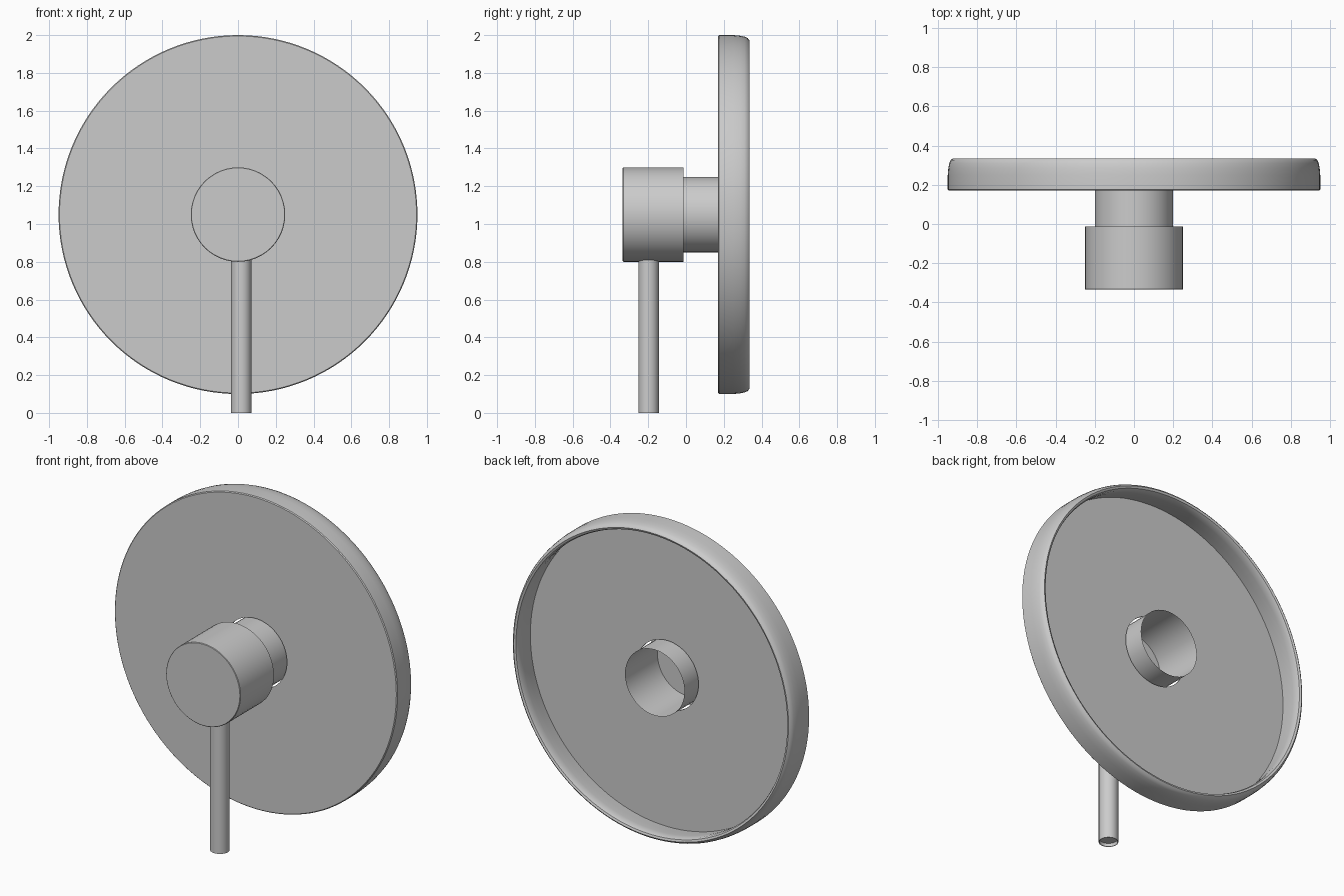
import bpy, bmesh, math

if "Cube" in bpy.data.objects:
    bpy.data.objects.remove(bpy.data.objects["Cube"])


def lathe(name, profile, n, centre, axis, closed=False):
    """Spin (radius, height) points around the y or z axis; radius 0 makes a pole."""
    bm = bmesh.new()
    rings = []
    for r, h in profile:
        ring = []
        for i in range(n if r > 0 else 1):
            a = 2 * math.pi * i / n
            u, v = r * math.cos(a), r * math.sin(a)
            co = (u, h, v) if axis == 'Y' else (u, v, h)
            ring.append(bm.verts.new([c + d for c, d in zip(co, centre)]))
        rings.append(ring)
    pairs = list(zip(rings, rings[1:]))
    if closed:
        pairs.append((rings[-1], rings[0]))
    for a, b in pairs:
        for i in range(n):
            j = (i + 1) % n
            if len(a) == 1:
                bm.faces.new((a[0], b[i], b[j]))
            elif len(b) == 1:
                bm.faces.new((a[i], b[0], a[j]))
            else:
                bm.faces.new((a[i], b[i], b[j], a[j]))
    bmesh.ops.recalc_face_normals(bm, faces=bm.faces)
    mesh = bpy.data.meshes.new(name)
    bm.to_mesh(mesh)
    bm.free()
    obj = bpy.data.objects.new(name, mesh)
    bpy.context.collection.objects.link(obj)
    bpy.ops.object.select_all(action='DESELECT')
    bpy.context.view_layer.objects.active = obj
    obj.select_set(True)
    bpy.ops.object.shade_smooth_by_angle(angle=math.radians(35))
    return obj


HUB = (0, 0, 1.05)

# Round wall plate: flat front with a hole, rounded rim, hollow back
lathe("wall_plate", [
    (0.21, 0.17), (0.945, 0.17), (0.95, 0.175), (0.95, 0.25), (0.947, 0.285),
    (0.942, 0.31), (0.935, 0.326), (0.924, 0.335), (0.912, 0.33),
    (0.906, 0.315), (0.907, 0.28), (0.913, 0.23), (0.92, 0.18), (0.21, 0.18),
], 128, HUB, 'Y', closed=True)

# Open sleeve passing through the plate
lathe("sleeve", [(0.2, 0.30), (0.2, -0.012)], 48, HUB, 'Y')

# Cylindrical control knob
lathe("knob", [(0, -0.335), (0.247, -0.335), (0.25, -0.332),
               (0.25, -0.012), (0, -0.012)], 48, HUB, 'Y')

# Lever rod hanging from the knob, with a recessed end
lathe("lever", [(0, 0.02), (0.05, 0.02), (0.05, 0), (0.054, 0),
                (0.054, 0.815), (0, 0.815)], 32, (0.017, -0.198, 0), 'Z')
